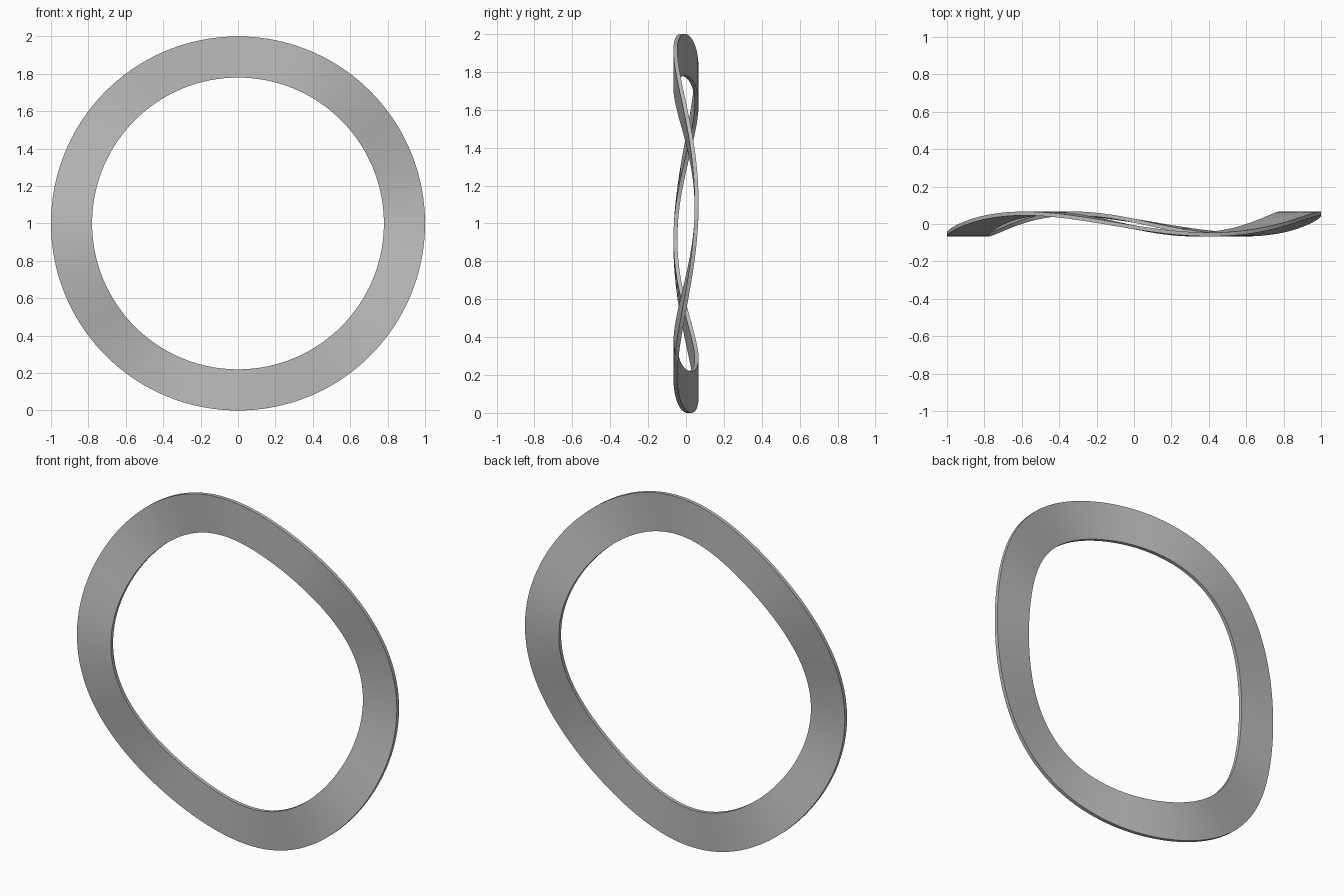
import bpy
import bmesh
from math import cos, sin, tau, radians

# Remove the default object
cube = bpy.data.objects.get("Cube")
if cube:
    bpy.data.objects.remove(cube, do_unlink=True)

OUTER, INNER = 1.0, 0.78      # ring radii
THICKNESS = 0.021             # sheet thickness
AMPLITUDE = 0.056             # height of each wave
WAVES, PHASE = 3, radians(6)  # wave count and the angle of the first crest
SEGMENTS = 180

# Plain steel grey
steel = bpy.data.materials.new("steel_grey")
steel.use_nodes = True
grey = (0.5, 0.5, 0.5, 1)
steel.diffuse_color = grey
steel.node_tree.nodes["Principled BSDF"].inputs["Base Color"].default_value = grey

# Wave washer: a rectangular section swept round a circle, waving in y
half = THICKNESS / 2
section = [(INNER, -half), (OUTER, -half), (OUTER, half), (INNER, half)]
bm = bmesh.new()
rings = []
for i in range(SEGMENTS):
    a = tau * i / SEGMENTS
    wave = AMPLITUDE * cos(WAVES * (a - PHASE))
    rings.append([bm.verts.new((r * cos(a), wave + y, 1 + r * sin(a)))
                  for r, y in section])
for i, ring in enumerate(rings):
    after = rings[(i + 1) % SEGMENTS]
    for j in range(4):
        k = (j + 1) % 4
        bm.faces.new((ring[j], ring[k], after[k], after[j]))
bmesh.ops.recalc_face_normals(bm, faces=bm.faces)

mesh = bpy.data.meshes.new("wave_washer")
bm.to_mesh(mesh)
bm.free()
mesh.materials.append(steel)
washer = bpy.data.objects.new("wave_washer", mesh)
bpy.context.collection.objects.link(washer)

# Smooth faces with crisp rims
bpy.ops.object.select_all(action="DESELECT")
washer.select_set(True)
bpy.context.view_layer.objects.active = washer
bpy.ops.object.shade_smooth_by_angle(angle=radians(30))
